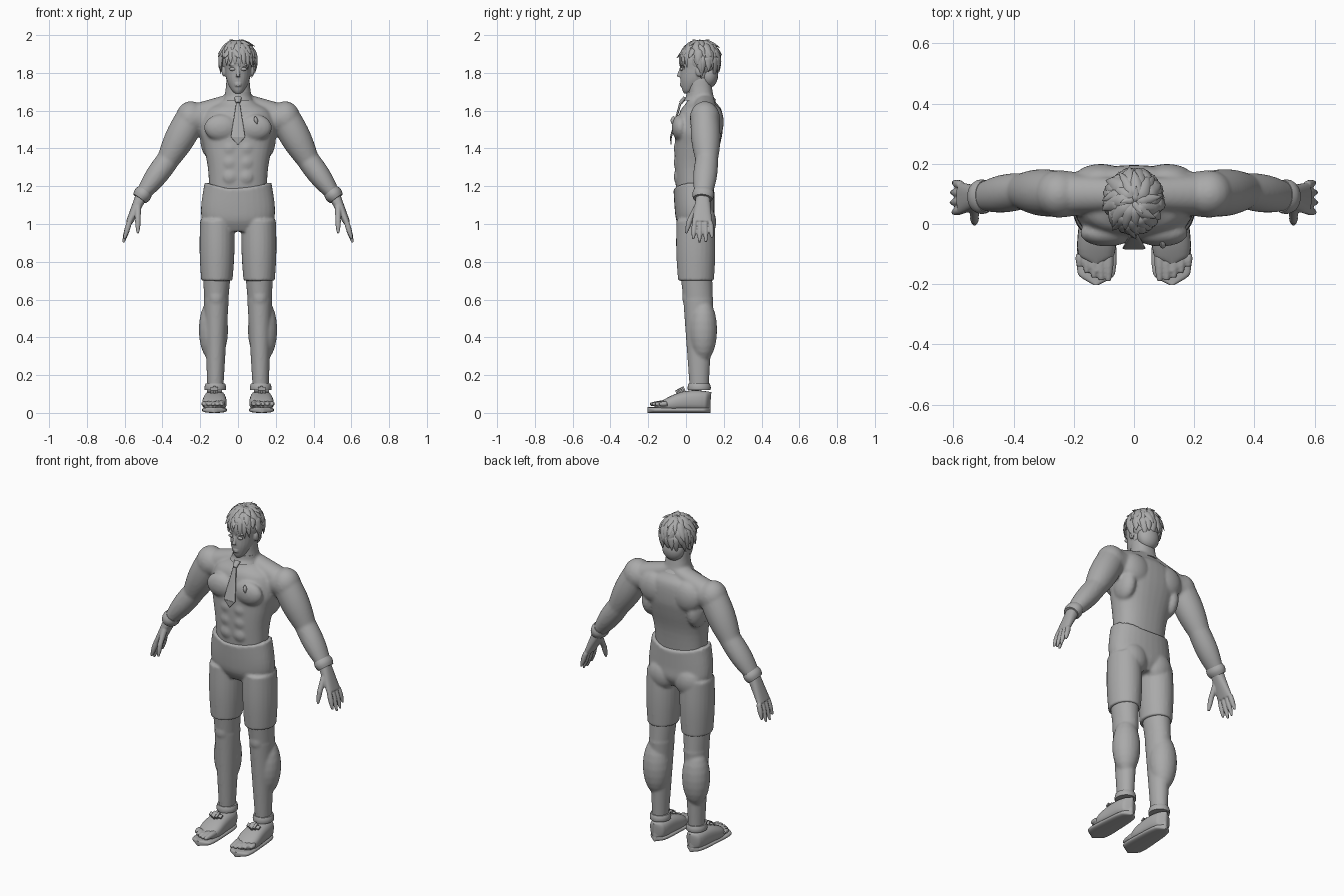
import bpy, bmesh, math, random
from mathutils import Vector, Matrix

random.seed(4)
if "Cube" in bpy.data.objects:
    bpy.data.objects.remove(bpy.data.objects["Cube"])

GREY = (0.4, 0.4, 0.4, 1)
clay = bpy.data.materials.new("clay_grey")
clay.use_nodes = True
clay.diffuse_color = GREY
clay.node_tree.nodes["Principled BSDF"].inputs["Base Color"].default_value = GREY

X, Y, Z = Vector((1, 0, 0)), Vector((0, 1, 0)), Vector((0, 0, 1))

# Joints of the left side
SHOULDER = Vector((.25, .1, 1.56))
ELBOW = Vector((.37, .11, 1.34))
WRIST = Vector((.51, .09, 1.15))
PALM = Vector((.575, .085, 1.01))
HIP = Vector((.11, .05, 1.02))
HEM = Vector((.112, .053, .7))
KNEE = Vector((.115, .065, .6))
ANKLE = Vector((.12, .07, .12))


def spline(points, steps=4):
    """Smooth the control points with a Catmull-Rom curve."""
    p = [Vector(q) for q in points]
    p = [p[0]] + p + [p[-1]]
    out = []
    for before, a, b, after in zip(p, p[1:], p[2:], p[3:]):
        for k in range(steps):
            t = k / steps
            out.append(a + ((b - before) * t + (2 * before - 5 * a + 4 * b - after) * t ** 2
                            + (3 * a - before - 3 * b + after) * t ** 3) / 2)
    return out + [p[-1]]


def loft(bm, points, hint=Y, axis=None, sides=24, power=1.0, sag=0.0):
    """Skin rings given as x, y, z, half width and half depth along the hint."""
    rows = spline(points)
    last = len(rows) - 1
    previous = None
    for i, row in enumerate(rows):
        centre = Vector(row[:3])
        ahead, behind = rows[min(i + 1, last)], rows[max(i - 1, 0)]
        along = axis or Vector(ahead[:3]) - Vector(behind[:3])
        facing = hint(centre) if callable(hint) else hint
        u = facing.cross(along).normalized()
        v = along.cross(u).normalized()
        ring = []
        for k in range(sides):
            c, s = math.cos(math.tau * k / sides), math.sin(math.tau * k / sides)
            across = u * math.copysign(abs(c) ** power, c) * row[3]
            deep = v * math.copysign(abs(s) ** power, s) * row[4]
            drop = Z * sag * (1 - abs(c)) * (i / last) ** 2
            ring.append(bm.verts.new(centre + across + deep - drop))
        if previous:
            for k in range(sides):
                n = (k + 1) % sides
                bm.faces.new((previous[k], previous[n], ring[n], ring[k]))
        else:
            bm.faces.new(ring)
        previous = ring
    bm.faces.new(previous)


def column(bm, rows, **options):
    """Level rings on the midline from height, front, back and half width."""
    loft(bm, [(0, (front + back) / 2, z, width, (back - front) / 2) for z, front, back, width in rows],
         axis=Z, **options)


def limb(bm, start, end, first, second, bulge=0.0, **options):
    """Tapered limb whose width swells in the middle."""
    rows = []
    for i in range(6):
        t = i / 5
        swell = Vector((bulge, bulge)) * math.sin(math.pi * t)
        size = Vector(first).lerp(Vector(second), t) + swell
        rows.append((*Vector(start).lerp(Vector(end), t), *size))
    loft(bm, rows, **options)


def blob(bm, centre, radii):
    place = Matrix.Translation(centre) @ Matrix.Diagonal((*radii, 1))
    bmesh.ops.create_uvsphere(bm, u_segments=20, v_segments=12, radius=1, matrix=place)


def mirror(bm):
    """Copy everything built so far to the right side."""
    copy = bmesh.ops.duplicate(bm, geom=bm.verts[:] + bm.edges[:] + bm.faces[:])
    for item in copy["geom"]:
        if isinstance(item, bmesh.types.BMVert):
            item.co.x = -item.co.x


def finish(name, bm, voxel=0.0, smooth=2):
    bmesh.ops.recalc_face_normals(bm, faces=bm.faces)
    mesh = bpy.data.meshes.new(name)
    bm.to_mesh(mesh)
    bm.free()
    mesh.materials.append(clay)
    part = bpy.data.objects.new(name, mesh)
    bpy.context.collection.objects.link(part)
    bpy.ops.object.select_all(action="DESELECT")
    part.select_set(True)
    bpy.context.view_layer.objects.active = part
    bpy.ops.object.shade_smooth_by_angle(angle=math.radians(45))
    if voxel:
        fuse = part.modifiers.new("fuse", "REMESH")
        fuse.mode, fuse.voxel_size, fuse.use_smooth_shade = "VOXEL", voxel, True
        soften = part.modifiers.new("soften", "SMOOTH")
        soften.factor, soften.iterations = 0.5, smooth


# Torso, neck and arms fused into one muscular body
bm = bmesh.new()
limb(bm, (.02, .1, 1.66), SHOULDER, (.035, .05), (.07, .07))
limb(bm, (.17, .1, 1.56), SHOULDER, (.08, .07), (.08, .08))
limb(bm, SHOULDER, ELBOW, (.08, .075), (.06, .06), bulge=.01)
limb(bm, ELBOW, WRIST, (.06, .06), (.035, .045), bulge=.01)
blob(bm, SHOULDER, (.08, .08, .09))
blob(bm, ELBOW, (.06, .06, .06))
blob(bm, (.09, -.03, 1.51), (.09, .045, .07))
blob(bm, (.11, .15, 1.54), (.09, .05, .09))
blob(bm, (.15, .1, 1.45), (.05, .08, .1))
for row in range(3):
    blob(bm, (.04, -.045, 1.4 - row * .075), (.04, .02, .04))
mirror(bm)
column(bm, [(1.14, -.05, .13, .15), (1.3, -.06, .15, .16), (1.42, -.06, .18, .185), (1.5, -.055, .195, .2),
            (1.6, -.03, .19, .17), (1.66, .01, .15, .08), (1.78, .01, .13, .06)], power=.85, sides=32)
finish("torso_and_arms", bm, voxel=.008, smooth=6)

# Hands with four fingers and a thumb
bm = bmesh.new()
limb(bm, WRIST, PALM, (.032, .036), (.018, .053), power=.8)
for finger in range(4):
    offset = finger - 1.4
    root = PALM + Y * offset * .028
    reach = Vector((.3, offset * .06, -1)) * (.11 - .01 * offset ** 2)
    limb(bm, root, root + reach, (.014, .013), (.006, .006), bulge=.004)
thumb = Vector((.53, .02, 1.02))
limb(bm, (.53, .06, 1.09), thumb, (.018, .018), (.014, .014), hint=X)
limb(bm, thumb, (.53, 0, .95), (.015, .015), (.006, .006), bulge=.002, hint=X)
mirror(bm)
finish("hands", bm, voxel=.0045)

# Cuffs round the wrists
bm = bmesh.new()
forearm = (WRIST - ELBOW).normalized()
limb(bm, WRIST - forearm * .03, WRIST + forearm * .02, (.043, .053), (.04, .05), bulge=.006)
mirror(bm)
finish("wrist_cuffs", bm)

# Knee-length trousers, the waistband dipping at the middle
bm = bmesh.new()
limb(bm, HEM, HIP, (.083, .095), (.09, .1), bulge=.006)
blob(bm, (.085, .1, 1.01), (.085, .06, .09))
mirror(bm)
column(bm, [(.96, -.02, .12, .15), (1.02, -.05, .15, .19), (1.1, -.06, .15, .195), (1.22, -.066, .15, .177)],
       power=.9, sides=32, sag=.045)
finish("trousers", bm, voxel=.008, smooth=3)

# Lower legs with kneecaps and calves
bm = bmesh.new()
limb(bm, HEM + Z * .05, KNEE, (.075, .085), (.064, .078))
limb(bm, KNEE, ANKLE, (.066, .08), (.042, .05))
blob(bm, (.115, .02, .61), (.045, .04, .06))
blob(bm, (.13, .09, .44), (.078, .075, .17))
mirror(bm)
finish("lower_legs", bm, voxel=.008, smooth=4)


def shoe(bm, toe, heel_height, toe_height, arch, margin, base):
    """Foot-shaped body, widening from the heel to the toe."""
    rows = []
    for i in range(13):
        t = i / 12
        height = heel_height + (toe_height - heel_height) * t + arch * math.sin(math.pi * t)
        width = (.05 + .02 * t + margin) * (1.01 - abs(2 * t - 1) ** 5) ** .5
        rows.append((.12 + .006 * t, .13 + (toe - .13) * t, base + height / 2, width, height / 2))
    loft(bm, rows, hint=Z, power=.75)


# Sandal soles
bm = bmesh.new()
shoe(bm, -.203, .03, .03, 0, .002, 0)
mirror(bm)
finish("sandal_soles", bm)

# Sandal uppers, closed at the heel, with an ankle collar
bm = bmesh.new()
shoe(bm, -.13, .1, .05, .03, 0, .01)
limb(bm, ANKLE, ANKLE + Z * .035, (.056, .06), (.052, .056), bulge=.003)
mirror(bm)
finish("sandal_uppers", bm)

# Bare toes in front of the uppers, the big toe innermost
bm = bmesh.new()
shoe(bm, -.16, .06, .045, 0, -.007, .015)
for toe in range(5):
    x, radius = .085 + toe * .024, .018 - toe * .0015
    limb(bm, (x, -.1, .05), (x, -.19 + .003 * toe ** 2, .046), (radius, radius), (.008, .008), bulge=.003, hint=Z)
mirror(bm)
finish("toes", bm, voxel=.004)

# Instep straps and buckles
bm = bmesh.new()
for size in ((.08, .022, .01), (.04, .036, .022), (.012, .05, .026)):
    tilt = Matrix.Translation((.125, -.03, .118)) @ Matrix.Rotation(.5, 4, "X")
    bmesh.ops.create_cube(bm, size=1, matrix=tilt @ Matrix.Diagonal((*size, 1)))
mirror(bm)
finish("sandal_buckles", bm)

# Head with ears, brows, nose and lips
bm = bmesh.new()
blob(bm, (.075, .07, 1.81), (.012, .02, .03))
blob(bm, (.03, -.022, 1.842), (.024, .008, .006))
mirror(bm)
column(bm, [(1.69, -.01, .03, .014), (1.71, -.02, .06, .035), (1.76, -.03, .13, .06), (1.82, -.03, .16, .07),
            (1.89, -.03, .16, .07), (1.96, .04, .11, .02)])
limb(bm, (0, -.026, 1.83), (0, -.042, 1.78), (.006, .006), (.011, .008))
for lip in (1.743, 1.733):
    blob(bm, (0, -.025, lip), (.018, .008, .005))
finish("head", bm, voxel=.0045)

# Eyes
bm = bmesh.new()
blob(bm, (.03, -.023, 1.82), (.017, .008, .009))
mirror(bm)
finish("eyes", bm)

# Hair: a cap covered by pointed locks swept from the crown
SKULL, SIZE = Vector((0, .075, 1.868)), Vector((.09, .1, .1))


def lock(bm, azimuth, start, end, width, twist, flick):
    points = []
    for k, taper in enumerate((.5, 1, .8, .5, .03)):
        t = k / 4
        around, polar = azimuth + twist * t, start + (end - start) * t
        lift = .96 + .08 * math.sin(2 * t) + flick * t ** 3
        flat = Vector((math.sin(around), -math.cos(around), 0)) * math.sin(polar)
        points.append((*(SKULL + (flat + Z * math.cos(polar)) * SIZE * lift), width * taper, width * taper / 2))
    loft(bm, points, hint=lambda centre: (centre - SKULL).normalized(), sides=8, power=1.2)


bm = bmesh.new()
blob(bm, SKULL + Y * .012, (.088, .092, .098))
blob(bm, (0, .12, 1.79), (.066, .05, .07))
for row in range(4):
    start, count = .1 + .4 * row, 11 + 3 * row
    for i in range(count):
        azimuth = math.tau * (i + row / 2) / count
        end = start + random.uniform(.8, 1.2)
        if math.cos(azimuth) > .4:
            end = min(end, 1.5)
        if end - start > .3:
            lock(bm, azimuth, start, end, random.uniform(.02, .028), random.uniform(-.1, .45), random.uniform(0, .24))
# Fringe, falling lower over the left eye
for i in range(7):
    lock(bm, i / 4 - .75, .7, random.uniform(1.7, 1.85) + .04 * i, .021, .1, .1)
# Stray wisps at the crown
for azimuth in (.3, 2.6, 4.4):
    lock(bm, azimuth, 0, .45, .012, .4, .17)
finish("hair", bm)

# Collar band
bm = bmesh.new()
column(bm, [(1.655, -.012, .16, .084), (1.675, 0, .145, .073), (1.7, .003, .14, .068)])
finish("collar", bm)

# Hanging neck tie with its knot
bm = bmesh.new()
limb(bm, (0, -.005, 1.67), (0, -.03, 1.64), (.02, .01), (.012, .01))
limb(bm, (0, -.03, 1.64), (0, -.08, 1.46), (.01, .006), (.038, .005), power=.6)
limb(bm, (0, -.08, 1.46), (0, -.08, 1.42), (.038, .005), (.002, .002), power=.6)
finish("neck_tie", bm)

# Small chest pin
bm = bmesh.new()
limb(bm, (.09, -.065, 1.57), (.1, -.073, 1.53), (.002, .004), (.002, .004), bulge=.008)
finish("chest_pin", bm)
